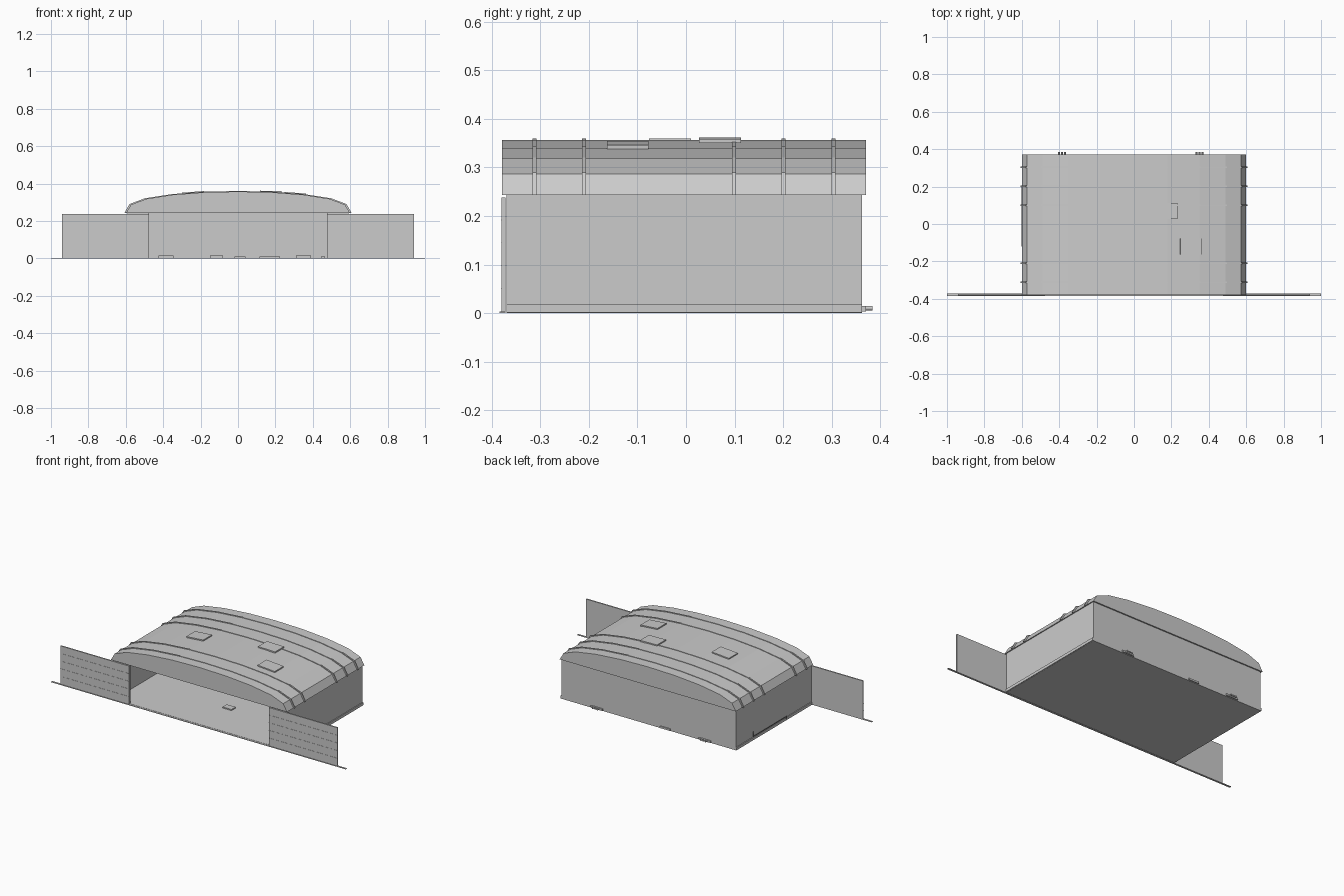
import bpy, math
from mathutils import Vector

cube = bpy.data.objects.get("Cube")
if cube:
    bpy.data.objects.remove(cube, do_unlink=True)

GREY = (0.6, 0.6, 0.6, 1)
grey = bpy.data.materials.new("plain grey")
grey.use_nodes = True
grey.diffuse_color = GREY
grey.node_tree.nodes["Principled BSDF"].inputs["Base Color"].default_value = GREY

FRONT, BACK, SIDE = -0.37, 0.363, 0.592   # outer wall planes
EAVE, DOORWAY, WALL = 0.243, 0.475, 0.012


def add_mesh(name, verts, faces):
    mesh = bpy.data.meshes.new(name)
    mesh.from_pydata(verts, [], faces)
    mesh.materials.append(grey)
    obj = bpy.data.objects.new(name, mesh)
    bpy.context.collection.objects.link(obj)
    return obj


def box(name, x, y, z):
    """Box from (min, max) ranges."""
    verts = [(a, b, c) for a in x for b in y for c in z]
    faces = [(0, 1, 3, 2), (4, 6, 7, 5), (0, 4, 5, 1),
             (2, 3, 7, 6), (0, 2, 6, 4), (1, 5, 7, 3)]
    return add_mesh(name, verts, faces)


def extrude_y(name, outline, y0, y1):
    """Prism from an x-z outline."""
    n = len(outline)
    verts = [(x, y, z) for y in (y0, y1) for x, z in outline]
    faces = [tuple(range(n)), tuple(reversed(range(n, 2 * n)))]
    faces += [(i, i + n, (i + 1) % n + n, (i + 1) % n) for i in range(n)]
    return add_mesh(name, verts, faces)


def pipe(name, points, radius):
    curve = bpy.data.curves.new(name, "CURVE")
    curve.dimensions = "3D"
    curve.bevel_depth = radius
    curve.bevel_resolution = 1
    curve.use_fill_caps = True
    spline = curve.splines.new("POLY")
    spline.points.add(len(points) - 1)
    for p, co in zip(spline.points, points):
        p.co = (*co, 1)
    curve.materials.append(grey)
    bpy.context.collection.objects.link(bpy.data.objects.new(name, curve))


# Floor, back wall, side walls, wall feet and front wall beside the doorway
box("floor", (-SIDE, SIDE), (FRONT, BACK), (0, 0.003))
box("back_wall", (-SIDE, SIDE), (BACK - WALL, BACK), (0, EAVE))
for s, label in ((1, "left"), (-1, "right")):
    def span(a, b):
        return sorted((s * a, s * b))
    box(label + "_wall", span(SIDE - WALL, SIDE), (FRONT, BACK), (0, EAVE))
    box(label + "_wall_foot", span(SIDE, SIDE + 0.005), (FRONT, BACK), (0.001, 0.018))
    box(label + "_front_wall", span(DOORWAY, SIDE), (FRONT, FRONT + 0.008), (0, EAVE))
    # Sliding door with narrow horizontal seams
    box(label + "_door", span(DOORWAY, 0.94), (-0.38, -0.372), (0.003, 0.238))
    for i in range(1, 5):
        z = 0.003 + i * 0.047
        box(label + "_door_seam", span(DOORWAY, 0.94), (-0.3812, -0.38), (z, z + 0.0015))

# Door track on the ground
box("door_track", (-1, 1), (-0.384, -0.372), (0, 0.003))

# Faceted curved roof
half = [(0.598, EAVE), (0.572, 0.287), (0.49, 0.318), (0.35, 0.34), (0.18, 0.353)]
arc = half + [(0, 0.357)] + [(-x, z) for x, z in reversed(half)]
extrude_y("roof", arc, -0.379, 0.371)

# Ribs hugging the roof
outer = [(x * 1.015, z if z == EAVE else z + 0.003) for x, z in arc]
for y in (-0.312, -0.21, 0.099, 0.201, 0.304):
    extrude_y("roof_rib", outer, y - 0.004, y + 0.004)


def roof_at(x):
    """Roof height and slope angle at x."""
    for (xa, za), (xb, zb) in zip(arc, arc[1:]):
        if xb <= x <= xa:
            slope = (za - zb) / (xa - xb)
            return zb + slope * (x - xb), math.atan(slope)


# Flat roof panels following the slope
for x, y in ((0.175, 0.07), (-0.24, -0.033), (0.305, -0.12)):
    z, angle = roof_at(x)
    panel = box("roof_panel", (-0.058, 0.058), (-0.043, 0.043), (-0.002, 0.006))
    panel.location = (x, y, z + 0.001)
    panel.rotation_euler.y = -angle

# Small ground fittings through the back wall
for x in (-0.385, 0.35):
    box("back_fitting", (x - 0.04, x + 0.04), (0.335, BACK + 0.008), (0.003, 0.014))
    for dx in (-0.016, 0, 0.016):
        pipe("back_fitting_stub", [(x + dx, 0.33, 0.01), (x + dx, 0.384, 0.01)], 0.005)
box("small_back_fitting", (-0.15, -0.08), (0.34, 0.37), (0.003, 0.014))

# Low items on the hangar floor
for x, y, w in ((0.01, -0.1, 0.06), (0.17, 0.1, 0.11), (0.455, 0.0, 0.02)):
    box("floor_item", (x - w / 2, x + w / 2), (y - 0.02, y + 0.02), (0.003, 0.01))

# Pipe along the right wall
px = -SIDE - 0.006
pipe("wall_pipe", [(px, 0.2, 0.055), (px, 0.2, 0.024), (px, -0.12, 0.024),
                   (px, -0.12, 0.01)], 0.003)
